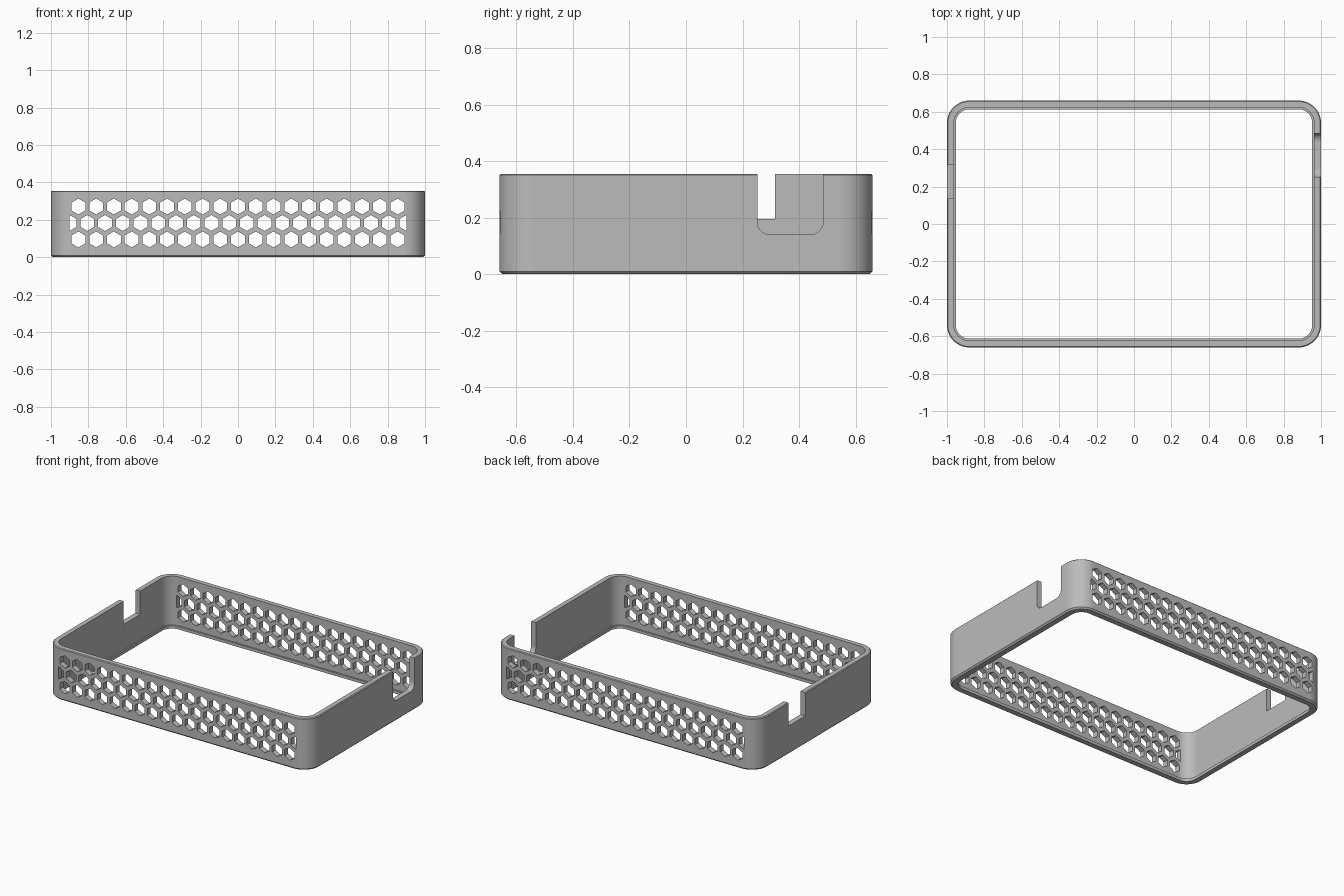
import bpy
import bmesh
from math import sin, cos, pi, radians
from mathutils import Vector

HALF_X, HALF_Y, HEIGHT = 1.0, 0.66, 0.355
CORNER, STEPS = 0.12, 14

cube = bpy.data.objects.get("Cube")
if cube:
    bpy.data.objects.remove(cube, do_unlink=True)

grey = bpy.data.materials.new("plain grey")
grey.use_nodes = True
grey.diffuse_color = (0.5, 0.5, 0.5, 1)
grey.node_tree.nodes["Principled BSDF"].inputs["Base Color"].default_value = (0.5, 0.5, 0.5, 1)


def add_object(name, bm):
    bmesh.ops.recalc_face_normals(bm, faces=bm.faces)
    mesh = bpy.data.meshes.new(name)
    bm.to_mesh(mesh)
    bm.free()
    mesh.materials.append(grey)
    obj = bpy.data.objects.new(name, mesh)
    bpy.context.collection.objects.link(obj)
    return obj


def rounded_outline(inset):
    """Corner arcs of the frame, moved inward by inset."""
    points = []
    corners = [(1, 1), (-1, 1), (-1, -1), (1, -1)]
    for i, (sx, sy) in enumerate(corners):
        for k in range(STEPS + 1):
            a = (i + k / STEPS) * pi / 2
            r = CORNER - inset
            points.append((sx * (HALF_X - CORNER) + r * cos(a),
                           sy * (HALF_Y - CORNER) + r * sin(a)))
    return points


def add_prism(bm, points, direction):
    """Closed prism from a flat outline of points."""
    face = bm.faces.new([bm.verts.new(p) for p in points])
    new = bmesh.ops.extrude_face_region(bm, geom=[face], use_keep_orig=True)
    verts = [v for v in new["geom"] if isinstance(v, bmesh.types.BMVert)]
    bmesh.ops.translate(bm, verts=verts, vec=Vector(direction))


# Frame: wall section with a chamfered foot and a small inner ledge
section = [(0.01, 0), (0, 0.01), (0, HEIGHT - 0.005), (0.005, HEIGHT),
           (0.037, HEIGHT), (0.037, 0.02), (0.047, 0.02), (0.047, 0)]
bm = bmesh.new()
rings = [[bm.verts.new((x, y, z)) for x, y in rounded_outline(inset)]
         for inset, z in section]
for i, ring in enumerate(rings):
    other = rings[(i + 1) % len(rings)]
    for j in range(len(ring)):
        k = (j + 1) % len(ring)
        bm.faces.new((ring[j], ring[k], other[k], other[j]))
frame = add_object("frame", bm)

# Honeycomb vents through the front and back walls
PITCH, ROW, RADIUS, LIMIT = 0.0948, 0.088, 0.0425, 0.9
bm = bmesh.new()
for row in (-1, 0, 1):
    count = 19 if row else 20
    for i in range(count):
        cx = (i - (count - 1) / 2) * PITCH
        outline = []
        for k in range(6):
            a = pi / 2 + k * pi / 3
            x = max(-LIMIT, min(LIMIT, cx + RADIUS * cos(a)))
            outline.append((x, -0.8, 0.183 + row * ROW + RADIUS * sin(a)))
        add_prism(bm, outline, (0, 1.6, 0))
vents = add_object("vent_cutter", bm)

# Left notch with rounded bottom corners
y0, y1, bottom, r = 0.252, 0.485, 0.14, 0.045
outline = [(0.8, y1, 0.5), (0.8, y0, 0.5)]
for cy, start in ((y0 + r, pi), (y1 - r, 1.5 * pi)):
    for k in range(9):
        a = start + k * pi / 16
        outline.append((0.8, cy + r * cos(a), bottom + r + r * sin(a)))
bm = bmesh.new()
add_prism(bm, outline, (0.4, 0, 0))
left_notch = add_object("left_notch_cutter", bm)

# Right notch with square corners
bm = bmesh.new()
add_prism(bm, [(-1.2, y, z) for y, z in
               ((0.135, 0.195), (0.315, 0.195), (0.315, 0.5), (0.135, 0.5))], (0.4, 0, 0))
right_notch = add_object("right_notch_cutter", bm)

# Cut the openings and keep the finished mesh
cutters = (vents, left_notch, right_notch)
for cutter in cutters:
    cutter.hide_render = True
    mod = frame.modifiers.new(cutter.name, "BOOLEAN")
    mod.operation = "DIFFERENCE"
    mod.solver = "EXACT"
    mod.object = cutter
bpy.context.view_layer.update()
evaluated = frame.evaluated_get(bpy.context.evaluated_depsgraph_get())
finished = bpy.data.meshes.new_from_object(evaluated)
frame.modifiers.clear()
frame.data = finished
finished.materials.clear()
finished.materials.append(grey)
for cutter in cutters:
    bpy.data.objects.remove(cutter, do_unlink=True)

# Smooth corners, crisp edges
bpy.ops.object.select_all(action="DESELECT")
frame.select_set(True)
bpy.context.view_layer.objects.active = frame
bpy.ops.object.shade_smooth_by_angle(angle=radians(25))
for face in finished.polygons:
    if max(abs(c) for c in face.normal) > 0.9999:
        face.use_smooth = False
